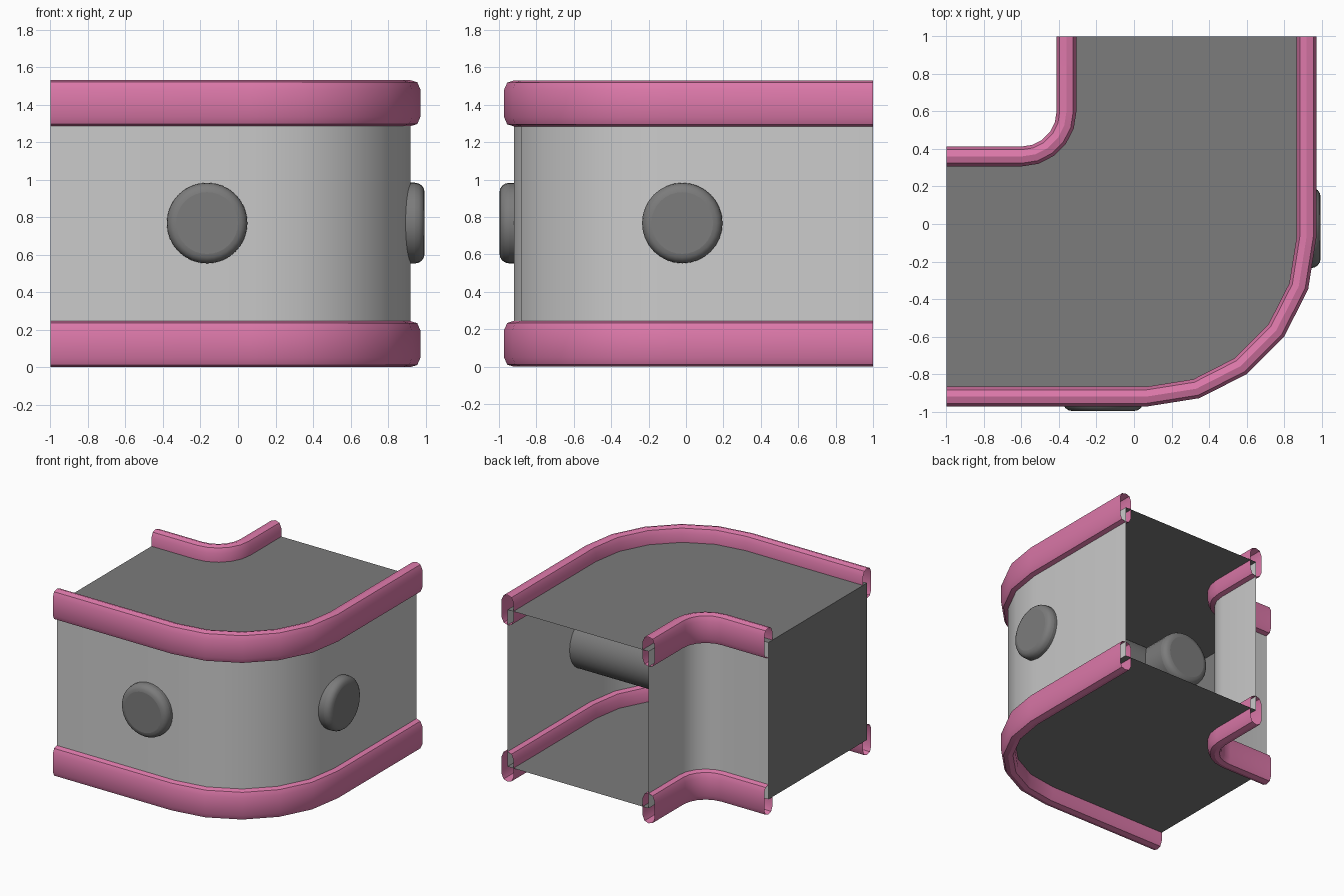
import bpy, bmesh, math

if "Cube" in bpy.data.objects:
    bpy.data.objects.remove(bpy.data.objects["Cube"])

FLOOR_Z, CEIL_Z = 0.123, 1.41


def material(name, rgb):
    m = bpy.data.materials.new(name)
    m.diffuse_color = (*rgb, 1)
    m.use_nodes = True
    m.node_tree.nodes["Principled BSDF"].inputs["Base Color"].default_value = m.diffuse_color
    return m


PINK = material("pink_trim", (0.72, 0.19, 0.40))
DARK = material("dark_grey", (0.2, 0.2, 0.2))


def finish(bm, name, mat=None, smooth=True):
    me = bpy.data.meshes.new(name)
    bm.to_mesh(me)
    bm.free()
    ob = bpy.data.objects.new(name, me)
    bpy.context.collection.objects.link(ob)
    if mat:
        me.materials.append(mat)
    if smooth:
        bpy.ops.object.select_all(action='DESELECT')
        ob.select_set(True)
        bpy.context.view_layer.objects.active = ob
        bpy.ops.object.shade_smooth_by_angle(angle=math.radians(28))
    return ob


def bend(cx, cy, r, offset=0.0):
    """Path from the x=-1 end, round a 90 degree bend, to the y=1 end."""
    r += offset
    arc = [(cx + r * math.sin(math.radians(18 * i)),
            cy - r * math.cos(math.radians(18 * i))) for i in range(6)]
    return [(-1, cy - r)] + arc + [(cx + r, 1)]


OUTER = (0.07, -0.07, 0.85)
INNER = (-0.60, 0.60, 0.24)


def loft(name, rows, closed, mat=None):
    """Skin a list of equal-length point rows."""
    bm = bmesh.new()
    vs = [[bm.verts.new(p) for p in row] for row in rows]
    for i in range(len(vs) if closed else len(vs) - 1):
        a, b = vs[i], vs[(i + 1) % len(vs)]
        for j in range(len(a) - 1):
            bm.faces.new((a[j], a[j + 1], b[j + 1], b[j]))
    return bm


# Rail cross-section: (sideways offset, height)
half = [(0, 0.0), (0.036, 0.011), (0.053, 0.05), (0.053, 0.195), (0.036, 0.234), (0, 0.245)]
PROFILE = half + [(-o, z) for o, z in half[-2:0:-1]]

for side, spec in (("outer", OUTER), ("inner", INNER)):
    # Curved wall
    path = bend(*spec)
    bm = loft("wall", [[(x, y, z) for x, y in path] for z in (FLOOR_Z, CEIL_Z)], False)
    if side == "inner":
        bmesh.ops.reverse_faces(bm, faces=bm.faces[:])
    finish(bm, side + "_wall")
    # Bottom and top trim rails, open tubes
    for level, base in (("bottom", 0.0), ("top", 1.285)):
        rows = [[(x, y, base + z) for x, y in bend(*spec, o)] for o, z in PROFILE]
        bm = loft("rail", rows, True)
        finish(bm, f"{side}_{level}_rail", PINK)

# Floor and ceiling
outline = bend(*OUTER) + bend(*INNER)[::-1]
for name, z in (("floor", FLOOR_Z), ("ceiling", CEIL_Z)):
    bm = bmesh.new()
    f = bm.faces.new([bm.verts.new((x, y, z)) for x, y in outline])
    if name == "floor":
        f.normal_flip()
    bmesh.ops.triangulate(bm, faces=bm.faces[:])
    finish(bm, name, DARK, False)

# Panel closing the left end
bm = bmesh.new()
bm.faces.new([bm.verts.new(p) for p in ((-1, 0.36, FLOOR_Z), (-1, -0.92, FLOOR_Z),
                                        (-1, -0.92, CEIL_Z), (-1, 0.36, CEIL_Z))])
finish(bm, "end_panel", DARK, False)


# Round bars through the outer wall
def bar(name, loc, rot):
    bpy.ops.mesh.primitive_cylinder_add(vertices=32, radius=0.215, depth=1.42,
                                        location=loc, rotation=rot)
    ob = bpy.context.object
    ob.name = name
    ob.data.materials.append(DARK)
    b = ob.modifiers.new("round_ends", 'BEVEL')
    b.width, b.segments, b.limit_method = 0.05, 4, 'ANGLE'
    b.angle_limit = math.radians(40)
    bpy.ops.object.shade_smooth_by_angle(angle=math.radians(30))


bar("front_bar", (-0.165, -0.287, 0.768), (math.pi / 2, 0, 0))
bar("right_bar", (0.285, -0.02, 0.768), (0, math.pi / 2, 0))
